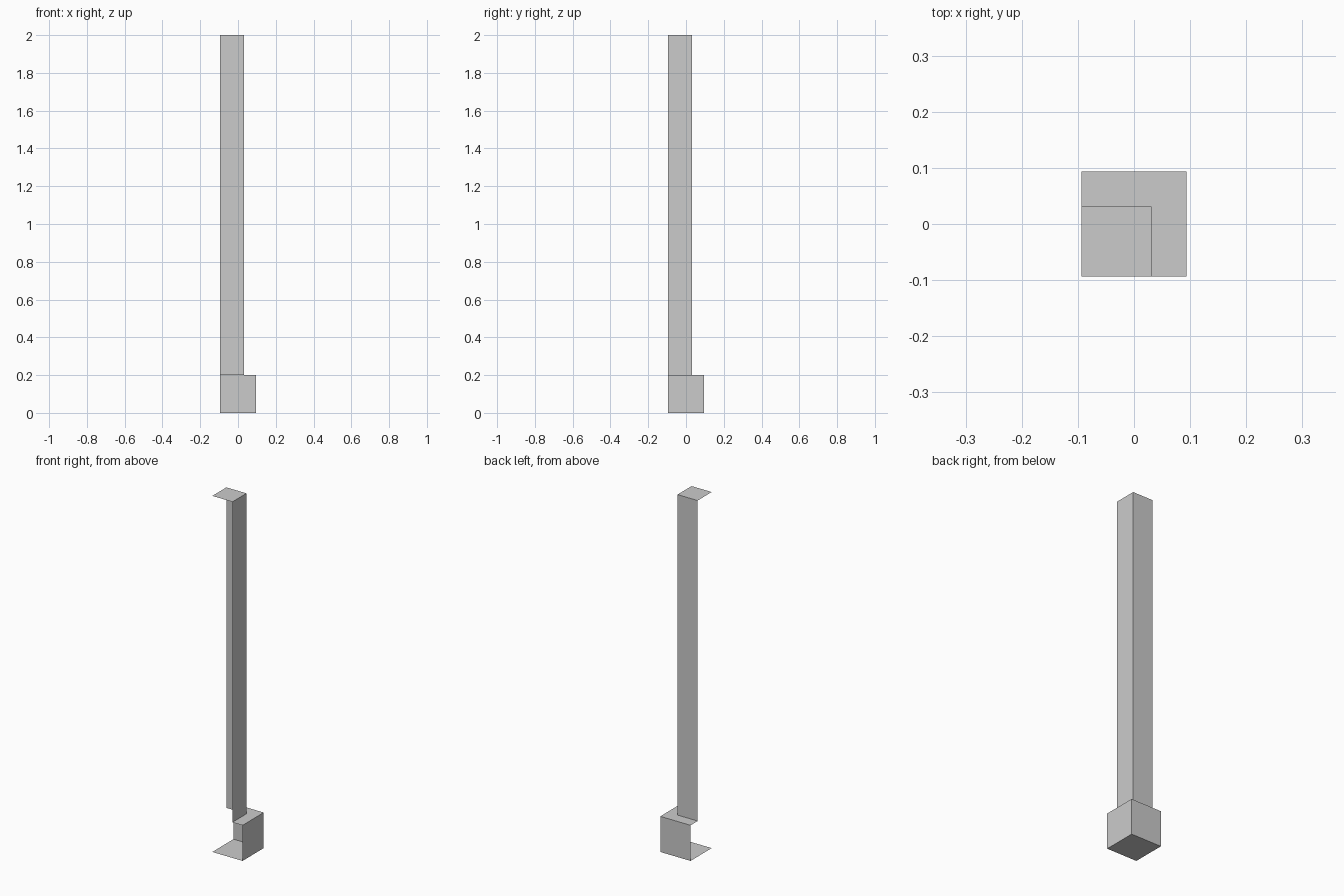
import bpy

if "Cube" in bpy.data.objects:
    bpy.data.objects.remove(bpy.data.objects["Cube"])

W = 0.094      # outer half width (open sides lie at -x and -y)
P = 0.031      # outer edge of the post
H, TOP = 0.2, 2.0


def make_part(name, faces):
    """Object made from a list of polygons, sharing matching corners."""
    verts = []
    polys = []
    for face in faces:
        for v in face:
            if v not in verts:
                verts.append(v)
        polys.append([verts.index(v) for v in face])
    mesh = bpy.data.meshes.new(name)
    mesh.from_pydata(verts, [], polys)
    mesh.update()
    ob = bpy.data.objects.new(name, mesh)
    bpy.context.collection.objects.link(ob)
    return ob


def corner_walls(edge, z0, z1):
    """Outward +x and +y walls meeting in a corner."""
    return [
        [(edge, -W, z0), (edge, edge, z0), (edge, edge, z1), (edge, -W, z1)],
        [(edge, edge, z0), (-W, edge, z0), (-W, edge, z1), (edge, edge, z1)],
    ]


def flat(points, z):
    return [(x, y, z) for x, y in points]


# Base: two walls, floor and an L-shaped ledge around the post
floor = flat([(-W, -W), (-W, W), (W, W), (W, -W)], 0)
ledge_right = flat([(P, -W), (W, -W), (W, W), (P, P)], H)
ledge_back = flat([(P, P), (W, W), (-W, W), (-W, P)], H)
base = make_part("corner_base", corner_walls(W, 0, H) + [floor])
ledge = make_part("base_ledge", [
    flat([(P, -W), (W, -W), (W, W), (-W, W), (-W, P), (P, P)], H)])

# Post: two walls and a square cap
cap = flat([(-W, -W), (P, -W), (P, P), (-W, P)], TOP)
make_part("corner_post", corner_walls(P, H, TOP) + [cap])
